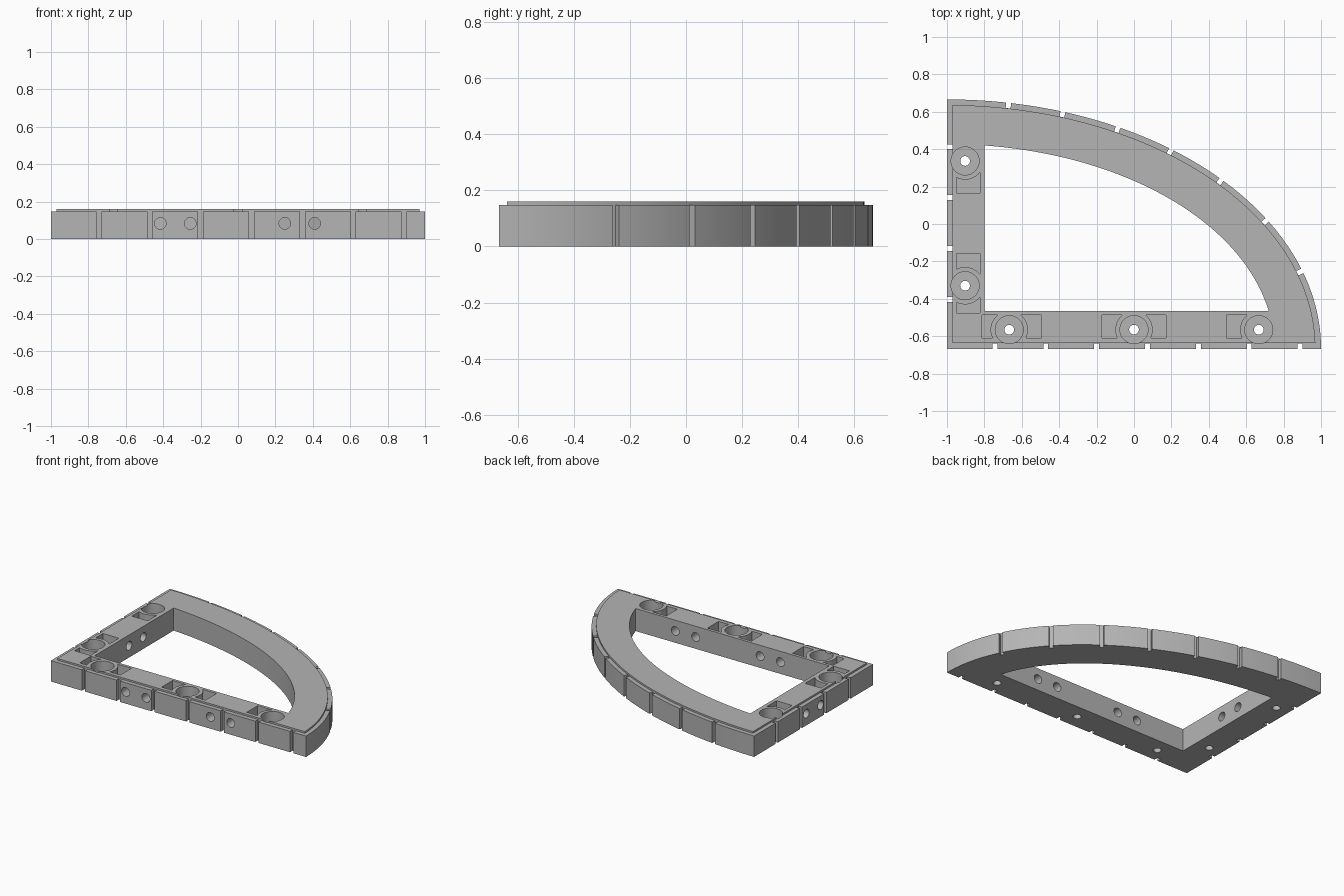
import bpy, bmesh, math
from mathutils import Matrix, Vector

cube = bpy.data.objects.get("Cube")
if cube:
    bpy.data.objects.remove(cube, do_unlink=True)

grey = bpy.data.materials.new("plain grey")
grey.use_nodes = True
colour = (0.46, 0.46, 0.46, 1)
grey.diffuse_color = colour
grey.node_tree.nodes["Principled BSDF"].inputs["Base Color"].default_value = colour

CORNER = Vector((-1, -0.667))
WIDE, DEEP = 2.0, 1.333
LEDGE, TOP = 0.148, 0.16


def make(name, bm):
    bmesh.ops.recalc_face_normals(bm, faces=bm.faces)
    mesh = bpy.data.meshes.new(name)
    bm.to_mesh(mesh)
    bm.free()
    obj = bpy.data.objects.new(name, mesh)
    bpy.context.collection.objects.link(obj)
    mesh.materials.append(grey)
    return obj


def prism(name, points, low, high):
    bm = bmesh.new()
    face = bm.faces.new([bm.verts.new((x, y, low)) for x, y in points])
    out = bmesh.ops.extrude_face_region(bm, geom=[face])
    verts = [v for v in out["geom"] if isinstance(v, bmesh.types.BMVert)]
    bmesh.ops.translate(bm, verts=verts, vec=(0, 0, high - low))
    return make(name, bm)


def box(name, x0, x1, y0, y1, low, high):
    return prism(name, [(x0, y0), (x1, y0), (x1, y1), (x0, y1)], low, high)


def cylinder(name, centre, radius, length, turn=None):
    bm = bmesh.new()
    place = Matrix.Translation(centre) @ (turn or Matrix())
    bmesh.ops.create_cone(bm, cap_ends=True, segments=40, radius1=radius,
                          radius2=radius, depth=length, matrix=place)
    return make(name, bm)


def combine(target, tool, operation="DIFFERENCE"):
    mod = target.modifiers.new("cut", "BOOLEAN")
    mod.operation, mod.solver, mod.object = operation, "EXACT", tool
    bpy.context.view_layer.update()
    graph = bpy.context.evaluated_depsgraph_get()
    mesh = bpy.data.meshes.new_from_object(target.evaluated_get(graph))
    target.modifiers.clear()
    target.data = mesh
    bpy.data.objects.remove(tool, do_unlink=True)


def quarter(inset, a, b):
    """Corner plus an elliptical arc clipped to the inset straight sides."""
    start = math.asin(inset / b)
    end = math.acos(inset / a)
    n = 72
    arc = [start + (end - start) * i / n for i in range(n + 1)]
    points = [CORNER + Vector((inset, inset))]
    points += [CORNER + Vector((a * math.cos(t), b * math.sin(t))) for t in arc]
    return points


# Quarter-ellipse frame with a raised inner top
frame = prism("curved_frame", quarter(0, WIDE, DEEP), 0, LEDGE)
combine(frame, prism("raised_top", quarter(0.03, WIDE - 0.03, DEEP - 0.03), 0.05, TOP), "UNION")
combine(frame, prism("opening", quarter(0.202, 1.75, 1.094), -0.1, 0.3))

# Vertical slots in the outer walls
HALF, CUT = 0.013, 0.029
for i in range(7):
    x = -0.744 + 0.272 * i
    combine(frame, box("slot", x - HALF, x + HALF, CORNER.y - 0.05, CORNER.y + CUT, -0.1, 0.3))
for i in range(4):
    y = 0.413 - 0.272 * i
    combine(frame, box("slot", -1.05, -1 + CUT, y - HALF, y + HALF, -0.1, 0.3))
for x in (-0.67, -0.38, -0.085, 0.2, 0.468, 0.712, 0.9):
    t = math.acos((x + 1) / WIDE)
    spot = CORNER + Vector((WIDE * math.cos(t), DEEP * math.sin(t)))
    out = Vector((math.cos(t) / WIDE, math.sin(t) / DEEP)).normalized()
    side = Vector((-out.y, out.x)) * HALF
    near, far = spot - out * CUT, spot + out * 0.05
    combine(frame, prism("slot", [near - side, far - side, far + side, near + side], -0.1, 0.3))

# Round holes through the straight rails
for x in (-0.415, -0.255, 0.25, 0.41):
    combine(frame, cylinder("rail_hole", (x, -0.56, 0.083), 0.031, 0.3,
                            Matrix.Rotation(math.pi / 2, 4, "X")))
for y in (-0.08, 0.08):
    combine(frame, cylinder("rail_hole", (-0.9, y, 0.083), 0.031, 0.3,
                            Matrix.Rotation(math.pi / 2, 4, "Y")))


# Round sockets with rectangular recesses outside their walls
def socket(x, y, along_x, before, after):
    w, shift, floor = 0.062, 0.017, 0.08
    if along_x:
        recess = box("recess", x - before, x + after, y + shift - w, y + shift + w, floor, 0.3)
    else:
        recess = box("recess", x + shift - w, x + shift + w, y - before, y + after, floor, 0.3)
    combine(recess, cylinder("wall_core", (x, y, 0.2), 0.1, 0.6))
    combine(frame, recess)
    combine(frame, cylinder("socket", (x, y, 0.23), 0.075, 0.4))
    combine(frame, cylinder("pin_hole", (x, y, 0), 0.026, 0.4))


socket(-0.667, -0.565, True, 0.147, 0.172)
socket(0, -0.565, True, 0.172, 0.172)
socket(0.667, -0.565, True, 0.172, 0)
socket(-0.903, 0.337, False, 0.172, 0)
socket(-0.903, -0.33, False, 0.147, 0.172)

# Smooth curves, sharp corners
bpy.ops.object.select_all(action="DESELECT")
frame.select_set(True)
bpy.context.view_layer.objects.active = frame
bpy.ops.object.shade_smooth_by_angle(angle=math.radians(30))
